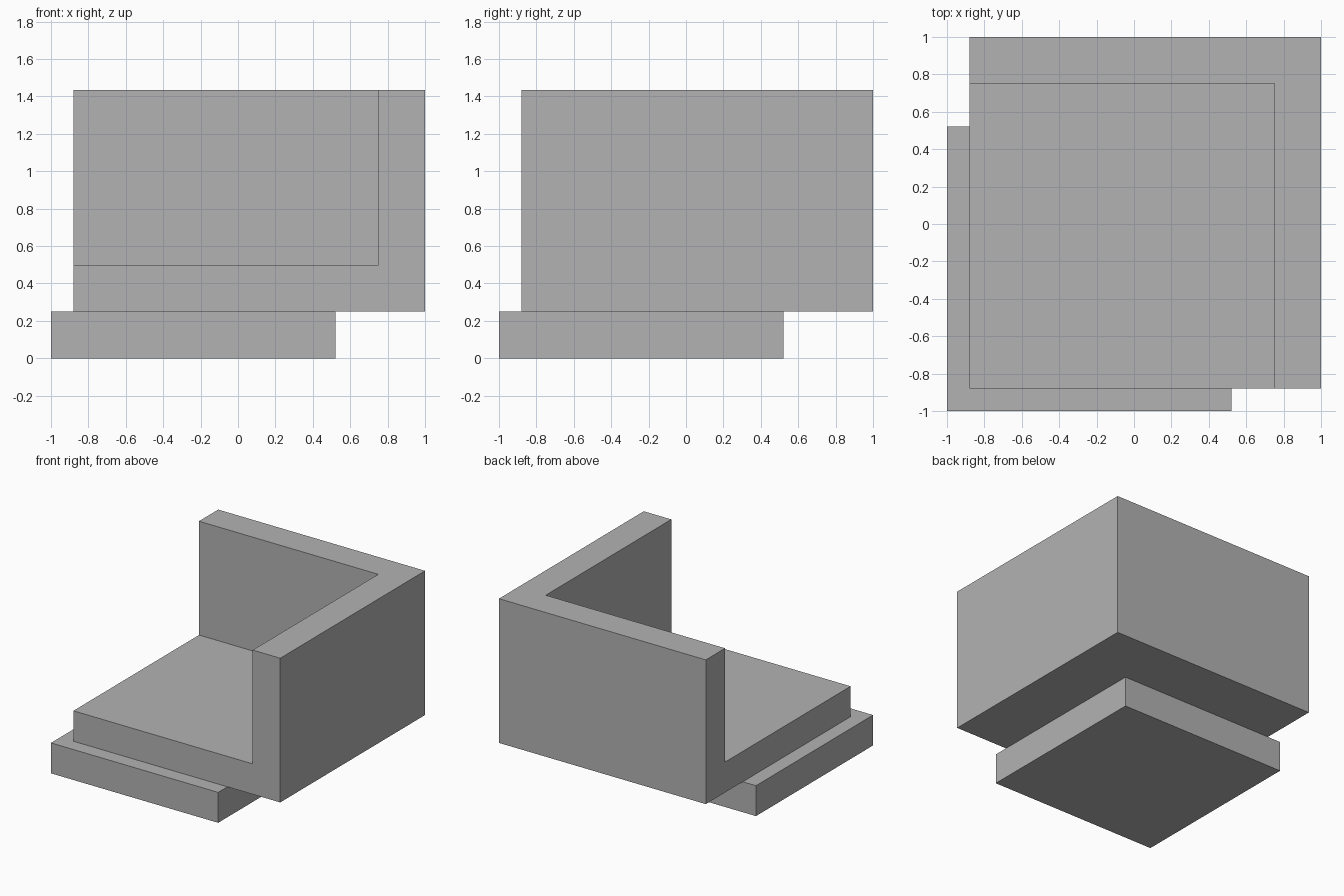
import bpy
import bmesh

if "Cube" in bpy.data.objects:
    bpy.data.objects.remove(bpy.data.objects["Cube"], do_unlink=True)

grey = bpy.data.materials.new("grey")
grey.use_nodes = True
color = (0.45, 0.45, 0.45, 1)
grey.diffuse_color = color
grey.node_tree.nodes["Principled BSDF"].inputs["Base Color"].default_value = color


def finish(bm, name):
    bmesh.ops.recalc_face_normals(bm, faces=bm.faces)
    mesh = bpy.data.meshes.new(name)
    bm.to_mesh(mesh)
    bm.free()
    mesh.materials.append(grey)
    bpy.context.collection.objects.link(bpy.data.objects.new(name, mesh))


def raise_faces(bm, faces, height):
    """Extrude faces straight up and return the new top faces."""
    geom = bmesh.ops.extrude_face_region(bm, geom=faces)["geom"]
    verts = [g for g in geom if isinstance(g, bmesh.types.BMVert)]
    bmesh.ops.translate(bm, verts=verts, vec=(0, 0, height))
    return [g for g in geom if isinstance(g, bmesh.types.BMFace)]


LOW, INNER, OUTER = -0.88, 0.75, 1.0
BASE_TOP, FLOOR_TOP, WALL_TOP = 0.25, 0.5, 1.435

# Square base slab, offset toward the front right corner
bm = bmesh.new()
corners = [(-1, -1), (0.52, -1), (0.52, 0.52), (-1, 0.52)]
raise_faces(bm, [bm.faces.new([bm.verts.new((x, y, 0)) for x, y in corners])], BASE_TOP)
finish(bm, "base_slab")

# Floor and L-shaped corner walls in one solid
bm = bmesh.new()
a, b, c, d, e, f, g = [bm.verts.new((x, y, BASE_TOP)) for x, y in (
    (LOW, LOW), (INNER, LOW), (INNER, INNER), (LOW, INNER),
    (OUTER, LOW), (OUTER, OUTER), (LOW, OUTER))]
plan = [bm.faces.new((a, b, c, d)), bm.faces.new((b, e, f, g, d, c))]
tops = raise_faces(bm, plan, FLOOR_TOP - BASE_TOP)
walls = [face for face in tops if len(face.verts) == 6]
raise_faces(bm, walls, WALL_TOP - FLOOR_TOP)

# Merge the flat regions split by the plan
bmesh.ops.dissolve_limit(bm, angle_limit=0.01, verts=bm.verts, edges=bm.edges)
finish(bm, "corner_walls_and_floor")
